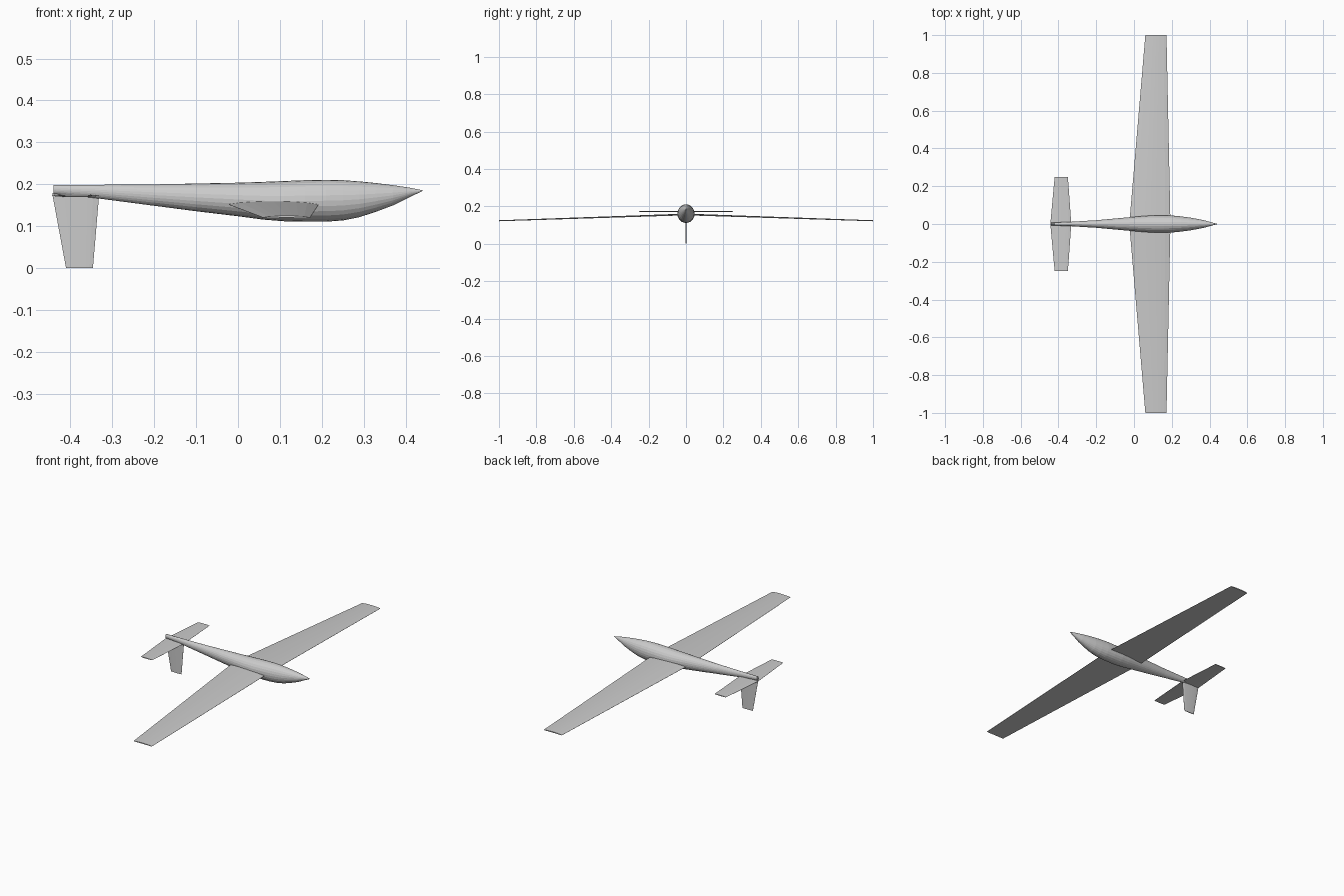
import bpy, bmesh, math

cube = bpy.data.objects.get("Cube")
if cube:
    bpy.data.objects.remove(cube, do_unlink=True)

grey = bpy.data.materials.new("plain grey")
grey.use_nodes = True
COLOUR = (0.6, 0.6, 0.6, 1)
grey.diffuse_color = COLOUR
grey.node_tree.nodes["Principled BSDF"].inputs["Base Color"].default_value = COLOUR


def loft(name, rings):
    """Skin a list of equal closed rings and cap both ends."""
    bm = bmesh.new()
    loops = [[bm.verts.new(p) for p in ring] for ring in rings]
    n = len(loops[0])
    for a, b in zip(loops, loops[1:]):
        for i in range(n):
            j = (i + 1) % n
            bm.faces.new((a[i], a[j], b[j], b[i]))
    bm.faces.new(loops[0])
    bm.faces.new(loops[-1])
    bmesh.ops.recalc_face_normals(bm, faces=bm.faces)
    mesh = bpy.data.meshes.new(name)
    bm.to_mesh(mesh)
    bm.free()
    mesh.materials.append(grey)
    obj = bpy.data.objects.new(name, mesh)
    bpy.context.collection.objects.link(obj)
    return obj


def section(x_back, x_front, thick, camber, steps=8):
    """Thin aerofoil outline as (x, height) pairs."""
    top, bottom = [], []
    for i in range(steps + 1):
        t = i / steps
        x = x_back + (x_front - x_back) * t
        arch = 4 * t * (1 - t)
        half = thick * (0.12 + 0.88 * math.sqrt(arch)) / 2
        top.append((x, camber * arch + half))
        bottom.append((x, camber * arch - half))
    return top + bottom[::-1]


# Fuselage stations: x, bottom z, top z, half width
stations = [
    (-0.44, 0.177, 0.199, 0.007), (-0.33, 0.166, 0.199, 0.012),
    (-0.20, 0.149, 0.200, 0.020), (-0.10, 0.136, 0.202, 0.029),
    (0.00, 0.124, 0.204, 0.038), (0.06, 0.116, 0.206, 0.043),
    (0.11, 0.112, 0.208, 0.046), (0.16, 0.111, 0.210, 0.046),
    (0.21, 0.111, 0.211, 0.044), (0.25, 0.114, 0.210, 0.040),
    (0.29, 0.122, 0.207, 0.035), (0.33, 0.135, 0.203, 0.028),
    (0.37, 0.150, 0.198, 0.020), (0.41, 0.170, 0.192, 0.009),
    (0.44, 0.184, 0.186, 0.001),
]
SIDES = 24
rings = []
for x, low, high, width in stations:
    angles = [2 * math.pi * i / SIDES for i in range(SIDES)]
    rings.append([(x, width * math.cos(a),
                   (low + high) / 2 + (high - low) / 2 * math.sin(a)) for a in angles])
loft("fuselage", rings)

# Wings and tailplanes, tapered and mirrored about the centreline
for side, sign in (("left", 1), ("right", -1)):
    root = section(-0.025, 0.193, 0.008, 0.004)
    tip = section(0.06, 0.172, 0.005, 0.002)
    loft(side + "_wing", [[(x, 0, 0.153 + h) for x, h in root],
                          [(x, sign, 0.121 + h) for x, h in tip]])
    root = section(-0.443, -0.332, 0.006, 0)
    tip = section(-0.42, -0.35, 0.004, 0)
    loft(side + "_tailplane", [[(x, 0, 0.173 + h) for x, h in root],
                               [(x, sign * 0.25, 0.173 + h) for x, h in tip]])

# Fin hanging below the tail
root = section(-0.443, -0.331, 0.006, 0)
tip = section(-0.41, -0.346, 0.004, 0)
loft("tail_fin", [[(x, h, 0.178) for x, h in root],
                  [(x, h, 0.0) for x, h in tip]])
